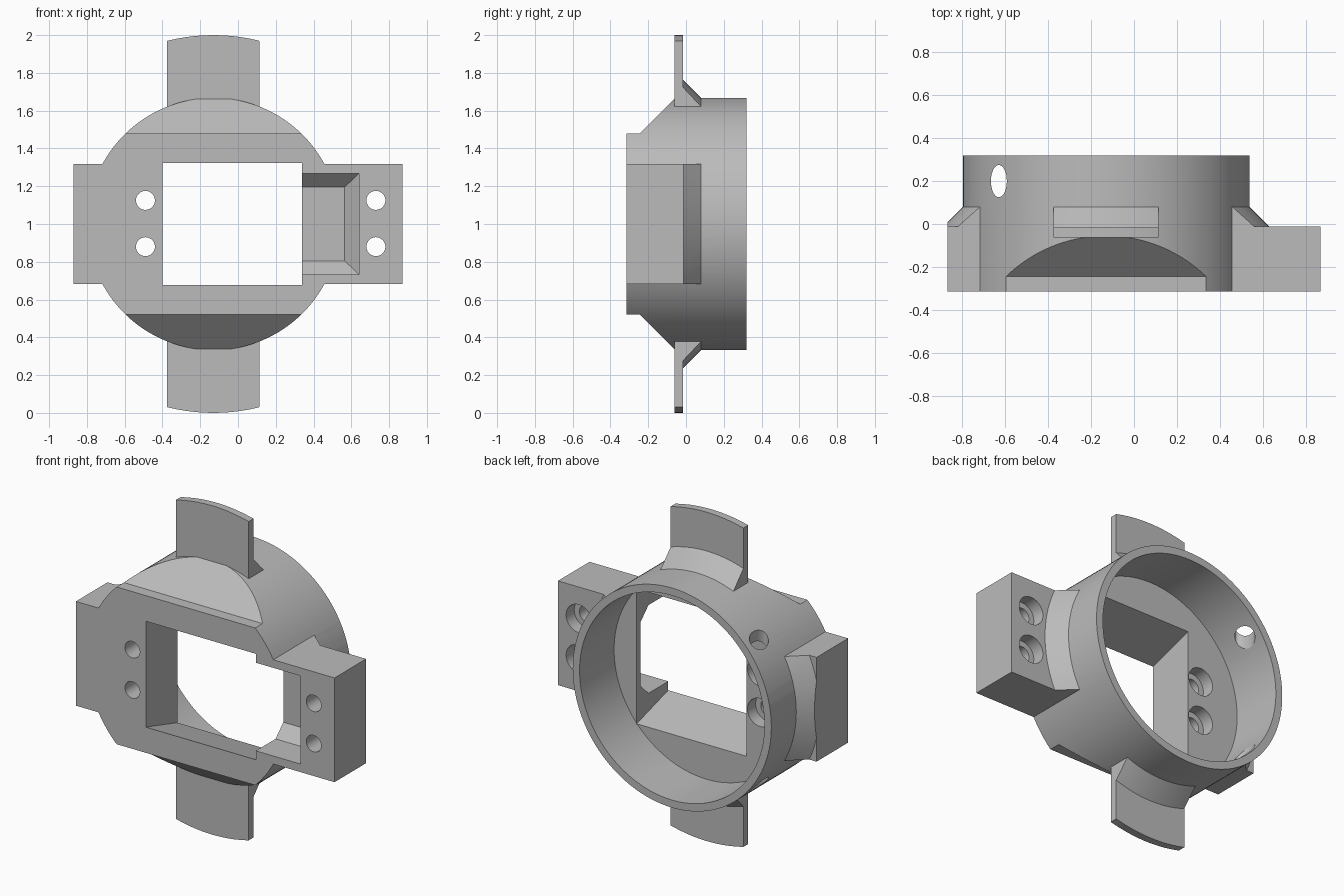
import bpy
import bmesh
import math
from mathutils import Matrix, Vector

cube = bpy.data.objects.get("Cube")
if cube:
    bpy.data.objects.remove(cube, do_unlink=True)

CX, CZ = -0.13, 1.0          # axis of the ring
R_OUT, R_IN = 0.668, 0.622
FRONT, BACK, FLOOR = -0.315, 0.32, -0.012
SEGMENTS = 128

grey = bpy.data.materials.new("plain_grey")
grey.use_nodes = True
colour = (0.5, 0.5, 0.5, 1)
grey.diffuse_color = colour
grey.node_tree.nodes["Principled BSDF"].inputs["Base Color"].default_value = colour


def finish(name, bm):
    bmesh.ops.recalc_face_normals(bm, faces=bm.faces)
    mesh = bpy.data.meshes.new(name)
    bm.to_mesh(mesh)
    bm.free()
    obj = bpy.data.objects.new(name, mesh)
    bpy.context.collection.objects.link(obj)
    return obj


def hull(name, points):
    bm = bmesh.new()
    for p in points:
        bm.verts.new(p)
    bmesh.ops.convex_hull(bm, input=bm.verts)
    return finish(name, bm)


def box(name, xs, ys, zs):
    return hull(name, [(x, y, z) for x in xs for y in ys for z in zs])


def prism(name, xs, profile):
    """Extrude a convex (y, z) outline along x."""
    return hull(name, [(x, y, z) for x in xs for y, z in profile])


def rod(name, x, z, radius, ys):
    """Cylinder along y."""
    bm = bmesh.new()
    place = Matrix.Translation((x, sum(ys) / 2, z)) @ Matrix.Rotation(math.pi / 2, 4, "X")
    bmesh.ops.create_cone(bm, cap_ends=True, segments=SEGMENTS, radius1=radius,
                          radius2=radius, depth=ys[1] - ys[0], matrix=place)
    return finish(name, bm)


def lathe(name, profile):
    """Revolve a closed (radius, y) outline about the ring axis."""
    bm = bmesh.new()
    rings = []
    for i in range(SEGMENTS):
        a = math.tau * i / SEGMENTS
        rings.append([bm.verts.new((CX + r * math.cos(a), y, CZ + r * math.sin(a)))
                      for r, y in profile])
    n = len(profile)
    for i in range(SEGMENTS):
        a, b = rings[i], rings[(i + 1) % SEGMENTS]
        for j in range(n):
            k = (j + 1) % n
            bm.faces.new((a[j], a[k], b[k], b[j]))
    return finish(name, bm)


def combine(obj, other, operation):
    """Apply a boolean and discard the helper."""
    mod = obj.modifiers.new("cut", "BOOLEAN")
    mod.operation = operation
    mod.solver = "EXACT"
    mod.object = other
    graph = bpy.context.evaluated_depsgraph_get()
    mesh = bpy.data.meshes.new_from_object(obj.evaluated_get(graph))
    obj.modifiers.clear()
    obj.data = mesh
    bpy.data.objects.remove(other, do_unlink=True)


def dress(obj):
    obj.data.materials.clear()
    obj.data.materials.append(grey)
    for poly in obj.data.polygons:
        poly.material_index = 0
    bpy.ops.object.select_all(action="DESELECT")
    obj.select_set(True)
    bpy.context.view_layer.objects.active = obj
    bpy.ops.object.shade_smooth_by_angle(angle=math.radians(25))


# Round body with sloped shoulders above and below the front plate
body = rod("ring_body", CX, CZ, R_OUT, (-0.4, BACK))
for s in (1, -1):
    slope = [(-0.5, 0.478), (-0.245, 0.478), (-0.062, 0.661), (-0.062, 0.9), (-0.5, 0.9)]
    combine(body, prism("shoulder_cut", (-1.2, 1.2), [(y, CZ + s * z) for y, z in slope]),
            "DIFFERENCE")

# Side mounting blocks with a conical fillet behind them
arms = box("side_blocks", (-1.1, 1.1), (-0.4, FLOOR), (0.5, 1.5))
combine(arms, lathe("block_fillet", [(0.64, -0.2), (0.76, -0.2), (0.76, FLOOR),
                                     (0.667, 0.081), (0.64, 0.081)]), "UNION")
combine(arms, box("block_limits", (-0.87, 0.87), (-0.6, 0.6), (CZ - 0.317, CZ + 0.317)),
        "INTERSECT")
combine(body, arms, "UNION")
combine(body, box("front_trim", (-2, 2), (-1, FRONT), (-1, 3)), "DIFFERENCE")

# Rear round cavity
combine(body, rod("cavity", CX, CZ, R_IN, (FLOOR, 0.6)), "DIFFERENCE")

# Through window, flared toward the back at top and bottom
flare = [(-0.5, 0.268), (-0.15, 0.268), (-0.006, 0.412)]
combine(body, prism("window", (-0.4, 0.34),
                    [(y, CZ + s * z) for y, z in flare for s in (1, -1)]), "DIFFERENCE")

# Blind pocket beside the window, narrowing toward its rear wall
pocket = [(-0.5, 0.64, 0.268), (-0.125, 0.64, 0.268), (-0.05, 0.565, 0.195)]
combine(body, hull("pocket", [(px, y, CZ + s * z) for y, x, z in pocket
                              for px in (0.2, x) for s in (1, -1)]), "DIFFERENCE")

# Counterbored screw holes
for x in (-0.49, 0.73):
    for z in (CZ - 0.12, CZ + 0.125):
        combine(body, rod("screw_hole", x, z, 0.05, (-0.6, 0.2)), "DIFFERENCE")
        combine(body, rod("counterbore", x, z, 0.085, (-0.09, 0.15)), "DIFFERENCE")

# Oval vertical hole through the ring wall
bm = bmesh.new()
bmesh.ops.create_cone(bm, cap_ends=True, segments=48, radius1=1, radius2=1, depth=3,
                      matrix=Matrix.Translation((-0.63, 0.2, CZ))
                      @ Matrix.Diagonal(Vector((0.037, 0.075, 1, 1))))
combine(body, finish("wall_hole", bm), "DIFFERENCE")
dress(body)

# Upper and lower tabs with rear gussets
for name, zs in (("upper_tab", (CZ + 0.3, 2.5)), ("lower_tab", (-0.5, CZ - 0.3))):
    tab = lathe(name, [(0.64, -0.062), (1.0, -0.062), (1.0, -0.016),
                       (0.764, -0.016), (0.667, 0.081), (0.64, 0.081)])
    combine(tab, box("tab_limits", (-0.375, 0.115), (-0.5, 0.5), zs), "INTERSECT")
    dress(tab)
